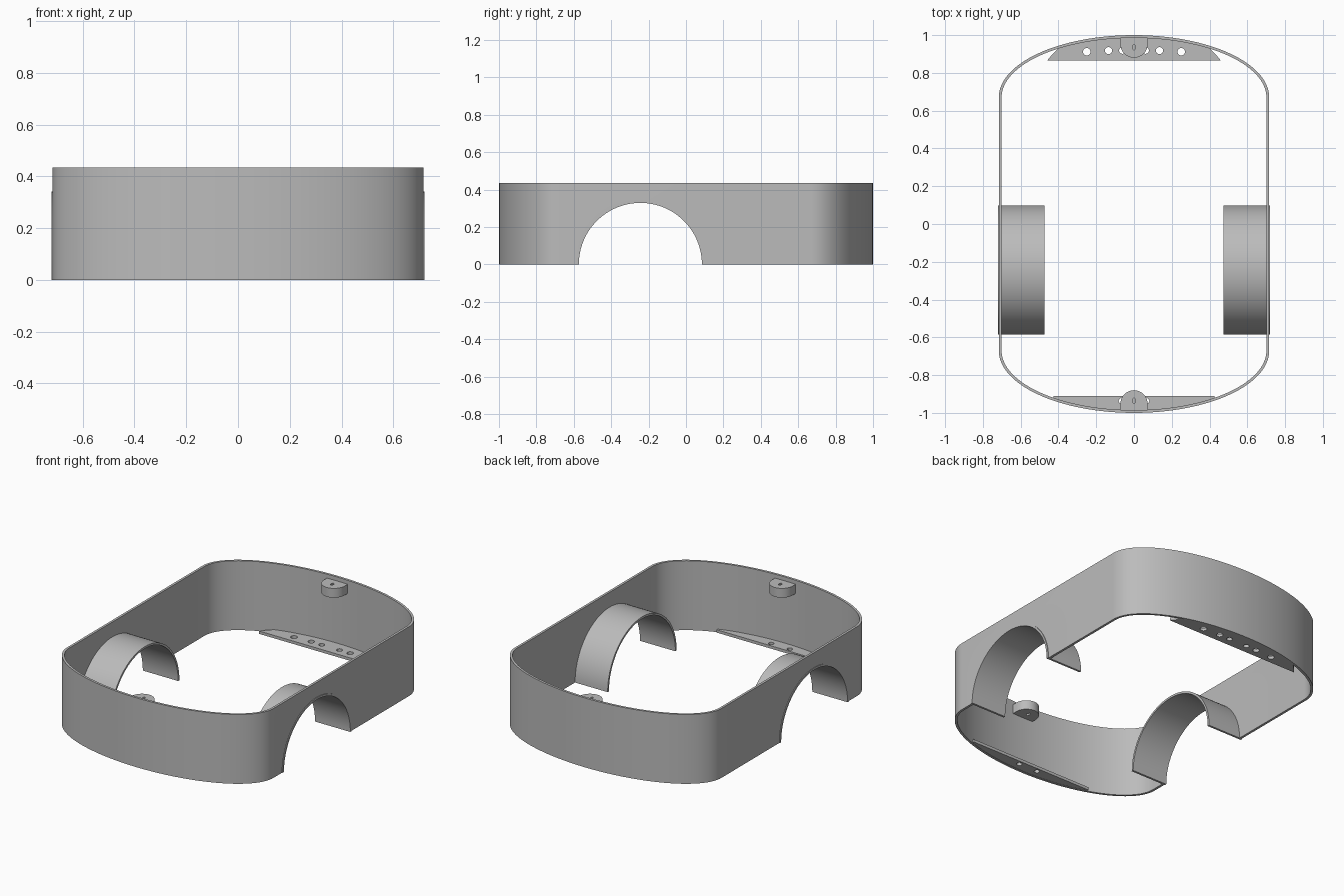
import bpy
from math import sin, cos, pi

cube = bpy.data.objects.get("Cube")
if cube:
    bpy.data.objects.remove(cube)

grey = bpy.data.materials.new("plain grey")
grey.use_nodes = True
COLOUR = (0.5, 0.5, 0.5, 1)
grey.diffuse_color = COLOUR
grey.node_tree.nodes["Principled BSDF"].inputs["Base Color"].default_value = COLOUR


def arc(cx, cy, rx, ry, a0, a1, n):
    """Points along an elliptical arc, angles in turns of pi."""
    return [(cx + rx * cos(pi * (a0 + (a1 - a0) * i / n)),
             cy + ry * sin(pi * (a0 + (a1 - a0) * i / n))) for i in range(n + 1)]


def circle(cx, cy, r, n=24):
    return arc(cx, cy, r, r, 0, 2, n)[:-1]


def prism(name, loops, low, high):
    """Extrude a filled outline; further loops become holes."""
    curve = bpy.data.curves.new(name, "CURVE")
    curve.dimensions = "2D"
    curve.fill_mode = "BOTH"
    curve.extrude = (high - low) / 2
    for loop in loops:
        spline = curve.splines.new("POLY")
        spline.points.add(len(loop) - 1)
        for point, (x, y) in zip(spline.points, loop):
            point.co = (x, y, 0, 1)
        spline.use_cyclic_u = True
    temp = bpy.data.objects.new(name, curve)
    bpy.context.collection.objects.link(temp)
    mesh = bpy.data.meshes.new_from_object(
        temp.evaluated_get(bpy.context.evaluated_depsgraph_get()))
    bpy.data.objects.remove(temp)
    mid = (low + high) / 2
    for v in mesh.vertices:
        v.co.z += mid
    mesh.materials.clear()
    mesh.materials.append(grey)
    obj = bpy.data.objects.new(name, mesh)
    bpy.context.collection.objects.link(obj)
    weld = obj.modifiers.new("weld", "WELD")
    weld.merge_threshold = 0.0001
    bake(obj)
    return obj


def bake(obj):
    """Apply all modifiers."""
    bpy.context.view_layer.update()
    mesh = bpy.data.meshes.new_from_object(
        obj.evaluated_get(bpy.context.evaluated_depsgraph_get()))
    obj.modifiers.clear()
    obj.data = mesh


def stand_along_x(obj):
    """Turn an outline drawn in (y, z) and extruded along x upright."""
    for v in obj.data.vertices:
        v.co = (v.co.z, v.co.x, v.co.y)


# Body band: straight sides with elliptical ends
WIDTH, STRAIGHT, END, WALL = 0.716, 0.67, 0.33, 0.015


def outline(inset):
    a, b = WIDTH - inset, END - inset
    return (arc(0, STRAIGHT, a, b, 0, 1, 64) + arc(0, -STRAIGHT, a, b, 1, 2, 64))


band = prism("body_band", [outline(0), outline(WALL)], 0, 0.435)

# Wheel openings cut through both sides
ARCH_Y, ARCH_IN, ARCH_OUT = -0.244, 0.329, 0.342
cutter = prism("wheel_cutter", [circle(ARCH_Y, 0, ARCH_IN + 0.004, 96)], -1, 1)
stand_along_x(cutter)
cut = band.modifiers.new("openings", "BOOLEAN")
cut.operation = "DIFFERENCE"
cut.solver = "EXACT"
cut.object = cutter
bake(band)
bpy.data.objects.remove(cutter)
parts = [band]

# Wheel arches
profile = (arc(ARCH_Y, 0, ARCH_OUT, ARCH_OUT, 0, 1, 48)
           + arc(ARCH_Y, 0, ARCH_IN, ARCH_IN, 1, 0, 48))
for name, low, high in (("left", 0.475, 0.72), ("right", -0.72, -0.475)):
    arch = prism(name + "_wheel_arch", [profile], low, high)
    stand_along_x(arch)
    parts.append(arch)


# Floor plates: flat chord on the inside, wall curve on the outside
def plate(name, side, chord, reach, tip, holes):
    a, b = WIDTH - WALL / 2, END - WALL / 2
    n = 40
    edge = [(x, STRAIGHT + b * (1 - (x / a) ** 2) ** 0.5)
            for x in (reach - 2 * reach * i / n for i in range(n + 1))]
    loop = [(tip, chord)] + edge + [(-tip, chord)]
    if tip > reach:
        knee = ((tip + reach) / 2 + 0.01, chord + 0.03)
        loop = [loop[0], knee] + edge + [(-knee[0], knee[1]), loop[-1]]
    loops = [loop] + [circle(s * x, y, r) for x, y, r in holes for s in (1, -1)]
    loops = [[(x, side * y) for x, y in points] for points in loops]
    parts.append(prism(name, loops, 0.002, 0.02))


plate("back_plate", 1, 0.865, 0.39, 0.46,
      [(0.25, 0.912, 0.02), (0.135, 0.918, 0.019), (0.062, 0.918, 0.017)])
plate("front_plate", -1, 0.91, 0.425, 0.425, [(0.065, 0.937, 0.016)])

# Screw tabs near the top of both ends
for name, side in (("back", 1), ("front", -1)):
    tab = arc(0, 0.952, 0.072, 0.072, 1, 2, 24) + [(0.072, 0.988), (-0.072, 0.988)]
    hole = arc(0, 0.935, 0.008, 0.014, 0, 2, 16)[:-1]
    loops = [[(x, side * y) for x, y in points] for points in (tab, hole)]
    parts.append(prism(name + "_screw_tab", loops, 0.352, 0.41))

# Smooth curved walls, crisp edges
bpy.ops.object.select_all(action="DESELECT")
for obj in parts:
    obj.select_set(True)
bpy.context.view_layer.objects.active = band
bpy.ops.object.shade_smooth_by_angle(angle=0.5)
